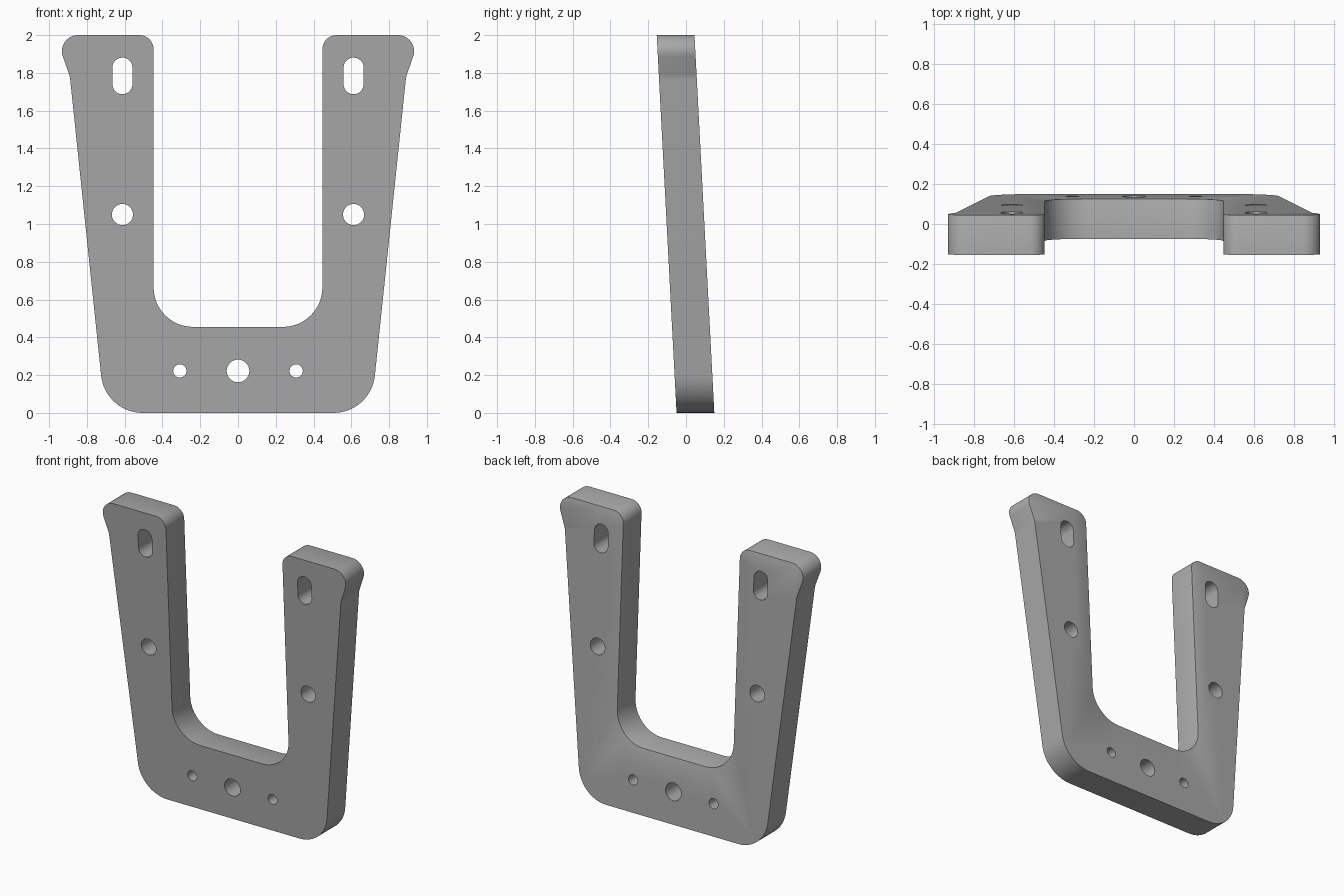
import bpy
import bmesh
import math
from mathutils import Vector

if "Cube" in bpy.data.objects:
    bpy.data.objects.remove(bpy.data.objects["Cube"])

grey = bpy.data.materials.new("satin grey")
grey.use_nodes = True
grey.diffuse_color = (0.4, 0.4, 0.4, 1)
grey.node_tree.nodes["Principled BSDF"].inputs["Base Color"].default_value = grey.diffuse_color

FRONT, BACK, LEAN = -0.05, 0.15, -0.0525


def fillet(prev, corner, nxt, radius, steps=12):
    """Points of an arc that rounds one corner."""
    p, c, n = Vector(prev), Vector(corner), Vector(nxt)
    a, b = (p - c).normalized(), (n - c).normalized()
    half = a.angle(b) / 2
    centre = c + (a + b).normalized() * radius / math.sin(half)
    start = c + a * radius / math.tan(half) - centre
    end = c + b * radius / math.tan(half) - centre
    sweep = math.pi - 2 * half
    return [centre + (start * math.sin(sweep * (1 - i / steps))
                      + end * math.sin(sweep * i / steps)) / math.sin(sweep)
            for i in range(steps + 1)]


def prism(name, outline, front, back):
    """Extrude an x-z outline along y."""
    bm = bmesh.new()
    face = bm.faces.new([bm.verts.new((x, front, z)) for x, z in outline])
    new = bmesh.ops.extrude_face_region(bm, geom=[face])["geom"]
    for v in new:
        if isinstance(v, bmesh.types.BMVert):
            v.co.y = back
    bmesh.ops.recalc_face_normals(bm, faces=bm.faces)
    mesh = bpy.data.meshes.new(name)
    bm.to_mesh(mesh)
    bm.free()
    mesh.materials.append(grey)
    obj = bpy.data.objects.new(name, mesh)
    bpy.context.collection.objects.link(obj)
    return obj


# U-shaped plate: corners of one half with their radii, then mirrored
corners = [(0, 0, 0), (0.704, 0, 0.22), (0.89, 1.78, 0.15), (0.967, 2, 0.085),
           (0.447, 2, 0.075), (0.447, 0.455, 0.21), (0, 0.455, 0)]
half = []
for before, at, after in zip(corners, corners[1:], corners[2:]):
    half += fillet(before[:2], at[:2], after[:2], at[2])
outline = half + [Vector((-p.x, p.y)) for p in reversed(half)]
plate = prism("u_bracket_plate", outline, FRONT, BACK)

# Chamfer the back rim along the opening, arm tops and flares, then lean it
bm = bmesh.new()
bm.from_mesh(plate.data)
rim = []
for e in bm.edges:
    mid = (e.verts[0].co + e.verts[1].co) / 2
    on_back = all(v.co.y > BACK - 0.001 for v in e.verts)
    if on_back and (mid.z > 1.78 or (abs(mid.x) < 0.46 and mid.z > 0.3)):
        rim.append(e)
bmesh.ops.bevel(bm, geom=rim, offset=0.018, segments=2, profile=0.5,
                affect='EDGES', clamp_overlap=True)
for v in bm.verts:
    v.co.y += LEAN * v.co.z
bm.to_mesh(plate.data)
bm.free()

# Screw holes and slots: x, z, radius, half height
holes = [(0, 0.222, 0.06, 0.06)]
for s in (-1, 1):
    holes += [(s * 0.308, 0.222, 0.035, 0.035), (s * 0.612, 1.05, 0.056, 0.056),
              (s * 0.612, 1.784, 0.053, 0.097)]

cutters = []
for x, z, r, h in holes:
    box = [(x - r, z - h), (x + r, z - h), (x + r, z + h), (x - r, z + h)]
    points = []
    for i in range(4):
        arc = fillet(box[i - 1], box[i], box[(i + 1) % 4], r, 8)
        points += arc[:-1] if h == r or i % 2 == 0 else arc
    # drop neighbours that coincide where two arcs meet
    clean = [p for i, p in enumerate(points) if (p - points[i - 1]).length > 0.0005]
    cutter = prism("hole_cutter", clean, -0.5, 0.5)
    cutter.hide_render = True
    cutters.append(cutter)
    cut = plate.modifiers.new("hole", 'BOOLEAN')
    cut.operation = 'DIFFERENCE'
    cut.solver = 'EXACT'
    cut.object = cutter

bpy.context.view_layer.objects.active = plate
plate.select_set(True)
for cut in list(plate.modifiers):
    bpy.ops.object.modifier_apply(modifier=cut.name)
for cutter in cutters:
    bpy.data.objects.remove(cutter)

bpy.ops.object.shade_smooth_by_angle(angle=math.radians(30))
